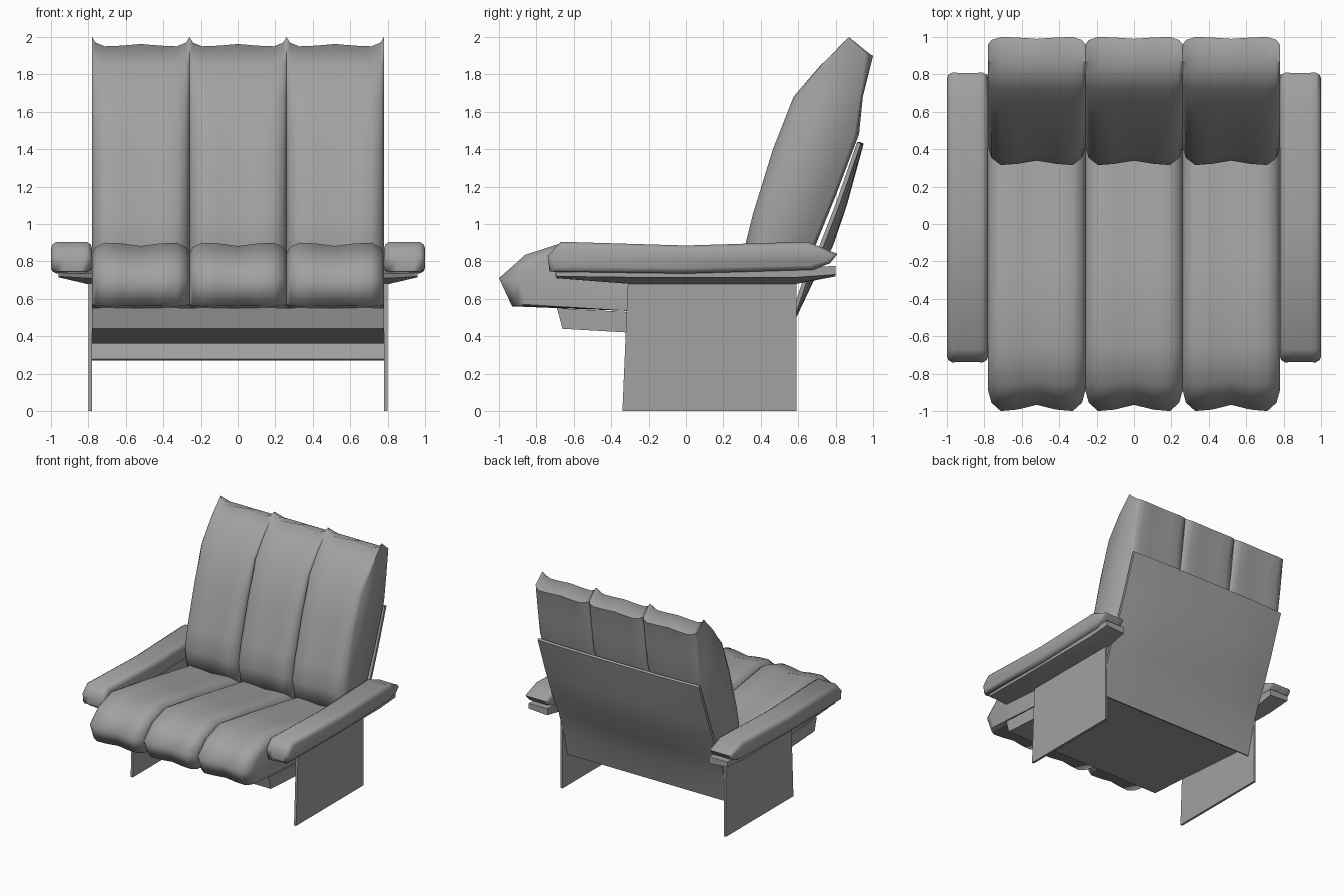
import bpy, bmesh, math

grey = bpy.data.materials.new("dark_grey")
grey.diffuse_color = (0.36, 0.36, 0.36, 1)


def loft(name, stations, angle=35):
    """Closed solid through (x, [(y, z), ...]) cross-sections."""
    bm = bmesh.new()
    rings = [[bm.verts.new((x, y, z)) for y, z in prof] for x, prof in stations]
    n = len(rings[0])
    for a, b in zip(rings, rings[1:]):
        for i in range(n):
            j = (i + 1) % n
            bm.faces.new((a[i], a[j], b[j], b[i]))
    bm.faces.new(rings[0])
    bm.faces.new(rings[-1])
    bmesh.ops.recalc_face_normals(bm, faces=bm.faces[:])
    me = bpy.data.meshes.new(name)
    bm.to_mesh(me)
    bm.free()
    me.materials.append(grey)
    ob = bpy.data.objects.new(name, me)
    bpy.context.collection.objects.link(ob)
    bpy.ops.object.select_all(action='DESELECT')
    ob.select_set(True)
    bpy.context.view_layer.objects.active = ob
    bpy.ops.object.shade_smooth_by_angle(angle=math.radians(angle))
    return ob


def slab(name, x0, x1, prof):
    return loft(name, [(x0, prof), (x1, prof)])


def pad(name, cx, half, edge, full, dip=0.75):
    """Stuffed cushion: edge profile at the seams, full profile between."""
    shape = [(-1, 0), (-0.93, 0.6), (-0.74, 1), (-0.4, 0.93), (0, dip),
             (0.4, 0.93), (0.74, 1), (0.93, 0.6), (1, 0)]
    return loft(name, [(cx + t * half,
                        [(a + (c - a) * w, b + (d - b) * w)
                         for (a, b), (c, d) in zip(edge, full)])
                       for t, w in shape], 70)


# Seat and back cushions, three columns
seat_full = [(-0.93, 0.56), (-1.0, 0.71), (-0.86, 0.835), (-0.66, 0.90), (-0.2, 0.83),
             (0.36, 0.73), (0.58, 0.69), (0.53, 0.47), (-0.3, 0.535)]
seat_edge = [(-0.86, 0.57), (-0.89, 0.70), (-0.80, 0.79), (-0.64, 0.84), (-0.2, 0.765),
             (0.36, 0.66), (0.55, 0.63), (0.52, 0.47), (-0.3, 0.535)]
back_full = [(0.36, 0.70), (0.315, 0.88), (0.36, 1.06), (0.465, 1.40), (0.575, 1.68),
             (0.72, 1.85), (0.85, 1.95), (1.0, 1.90), (0.945, 1.68), (0.925, 1.48),
             (0.80, 1.15), (0.69, 0.88), (0.56, 0.62)]
back_edge = [(0.43, 0.68), (0.41, 0.88), (0.44, 1.06), (0.52, 1.40), (0.61, 1.68),
             (0.74, 1.86), (0.87, 2.0), (0.96, 1.92), (0.93, 1.68), (0.90, 1.48),
             (0.78, 1.15), (0.67, 0.88), (0.55, 0.62)]
for i, cx in enumerate((-0.52, 0, 0.52)):
    pad(f"seat_cushion_{i + 1}", cx, 0.26, seat_edge, seat_full, 0.7)
    pad(f"back_cushion_{i + 1}", cx, 0.26, back_edge, back_full)

# Seat pan under the cushions
slab("seat_pan", -0.78, 0.78, [(-0.69, 0.55), (-0.66, 0.44), (-0.31, 0.42),
                               (0.49, 0.36), (0.53, 0.47), (-0.31, 0.53)])

# Bent back shell, its sides wrapping slightly forward at mid height
curve = [(0.52, 0.27, 0.0), (0.59, 0.50, 0.2), (0.68, 0.69, 0.7),
         (0.785, 0.88, 1.0), (0.86, 1.10, 0.8), (0.95, 1.43, 0.3)]


def shell_section(wrap):
    back = [(y - wrap * k, z) for y, z, k in curve]
    return back + [(y - 0.02, z + 0.008) for y, z in reversed(back)]


loft("back_shell", [(x, shell_section(0.05 * (abs(x) / 0.78) ** 3))
                    for x in (-0.78, -0.6, -0.38, 0, 0.38, 0.6, 0.78)], 50)

# Arms and legs, both sides
arm_full = [(-0.73, 0.745), (-0.74, 0.83), (-0.67, 0.905), (0, 0.885), (0.65, 0.905),
            (0.81, 0.84), (0.77, 0.79), (0.68, 0.755), (0, 0.735)]
arm_edge = [(-0.70, 0.77), (-0.71, 0.82), (-0.65, 0.87), (0, 0.85), (0.64, 0.87),
            (0.78, 0.83), (0.75, 0.80), (0.66, 0.78), (0, 0.765)]
board_in = [(-0.70, 0.735), (-0.69, 0.71), (-0.30, 0.68), (0.59, 0.68), (0.80, 0.72), (0.80, 0.775)]
board_out = [(-0.70, 0.74), (-0.69, 0.72), (-0.30, 0.715), (0.59, 0.715), (0.80, 0.73), (0.80, 0.775)]
for side, s in (("left", -1), ("right", 1)):
    pad(f"arm_cushion_{side}", s * 0.89, 0.11, arm_edge, arm_full, 0.95)
    loft(f"arm_board_{side}", [(s * 0.78, board_in), (s * 0.81, board_in), (s * 0.96, board_out)])
    slab(f"side_leg_{side}", s * 0.78, s * 0.80,
         [(-0.34, 0), (0.59, 0), (0.59, 0.70), (-0.31, 0.70)])
